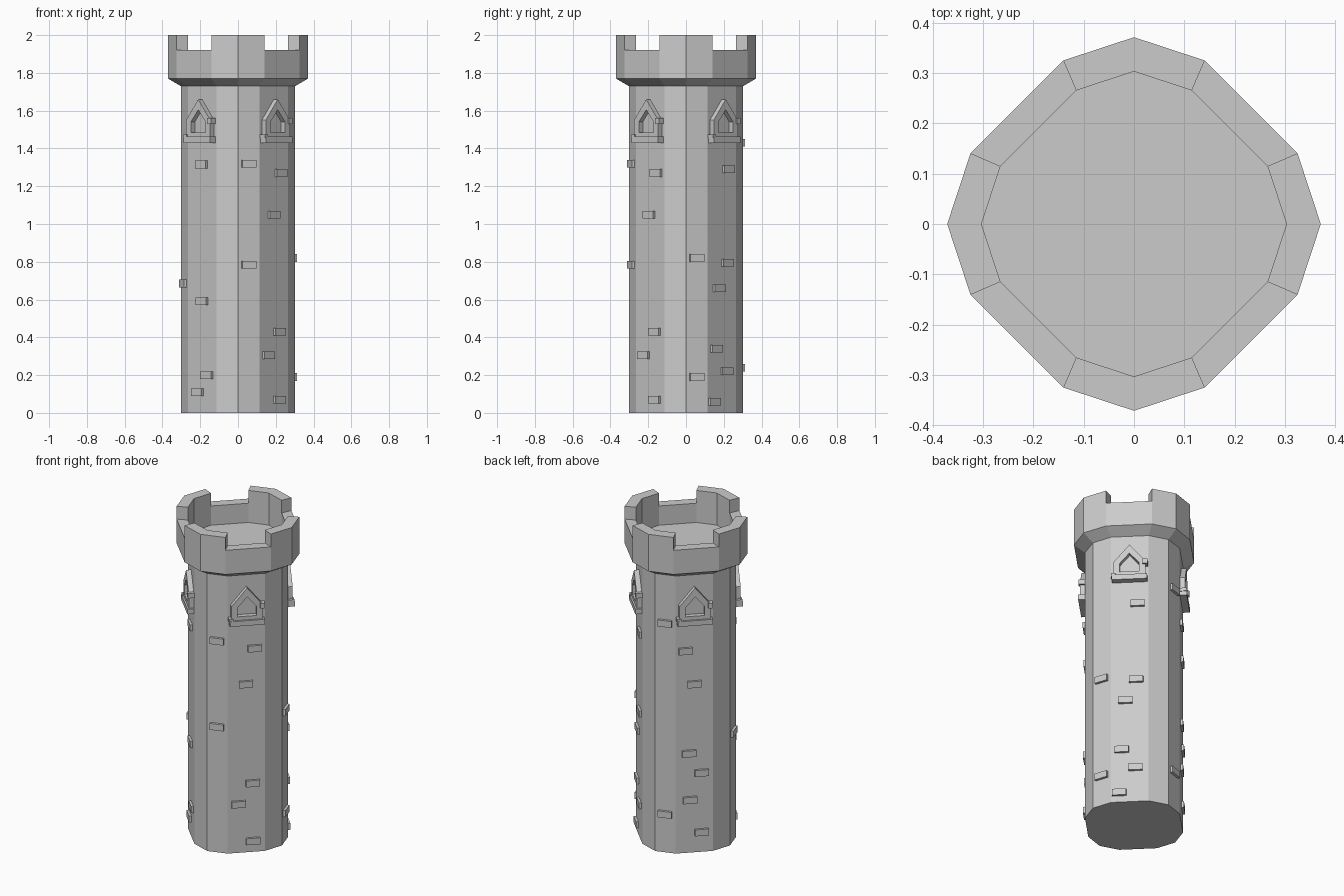
import bpy, bmesh, math
from mathutils import Matrix

if "Cube" in bpy.data.objects:
    bpy.data.objects.remove(bpy.data.objects["Cube"])

# Twelve-sided plan shared by shaft and parapet (uneven sides)
R_AXIS, R_CORNER, TILT = 0.303, 0.289, 23.4
PLAN = []
for q in range(4):
    for off, r in ((0, R_AXIS), (TILT, R_CORNER), (90 - TILT, R_CORNER)):
        a = math.radians(90 * q + off)
        PLAN.append((r * math.cos(a), r * math.sin(a)))


def finish(name, bm):
    bmesh.ops.recalc_face_normals(bm, faces=bm.faces[:])
    me = bpy.data.meshes.new(name)
    bm.to_mesh(me)
    bm.free()
    ob = bpy.data.objects.new(name, me)
    bpy.context.collection.objects.link(ob)
    return ob


def on_wall(angle):
    """Local frame: x along the wall, y outward from the axis, z up."""
    a = math.radians(angle)
    m = Matrix.Identity(4)
    m.col[0][:3] = (-math.sin(a), math.cos(a), 0)
    m.col[1][:3] = (math.cos(a), math.sin(a), 0)
    return m


def add_box(bm, m, u, d, z):
    """Box from (min, max) ranges in a wall frame."""
    size = [b - a for a, b in (u, d, z)]
    mid = [(a + b) / 2 for a, b in (u, d, z)]
    bmesh.ops.create_cube(bm, size=1, matrix=m @ Matrix.Translation(mid) @ Matrix.Diagonal((*size, 1)))


# Shaft, flared parapet and sunken roof floor
bm = bmesh.new()
FLARE = 0.371 / R_AXIS
profile = [(1, 0), (1, 1.73), (FLARE, 1.77), (FLARE, 1.92), (1, 1.92), (1, 1.80)]
rings = [[bm.verts.new((x * s, y * s, z)) for x, y in PLAN] for s, z in profile]
merlon_faces = []
for k, (lo, hi) in enumerate(zip(rings, rings[1:])):
    for i in range(12):
        j = (i + 1) % 12
        f = bm.faces.new((lo[i], lo[j], hi[j], hi[i]))
        if k == 3 and i % 3 != 1:
            merlon_faces.append(f)
bm.faces.new(rings[0][::-1])
bm.faces.new(rings[-1])
# Merlons over the four axis directions
ext = bmesh.ops.extrude_face_region(bm, geom=merlon_faces)
bmesh.ops.translate(bm, vec=(0, 0, 0.08), verts=[g for g in ext["geom"] if isinstance(g, bmesh.types.BMVert)])
finish("tower_body", bm)

# Windows on the four diagonal walls: gabled frame, sill, loose stones
WALL = 0.268
outer = [(-0.09, 1.455), (0.09, 1.455), (0.09, 1.55), (0, 1.66), (-0.09, 1.55)]
inner = [(-0.055, 1.485), (0.055, 1.485), (0.055, 1.54), (0, 1.605), (-0.055, 1.54)]
for n in range(4):
    m = on_wall(45 + 90 * n)
    bm = bmesh.new()
    loops = [[bm.verts.new((u, d, z)) for u, z in pts]
             for pts, d in ((outer, WALL - 0.01), (outer, 0.298), (inner, 0.298), (inner, WALL - 0.01))]
    for a, b in zip(loops, loops[1:] + loops[:1]):
        for i in range(5):
            j = (i + 1) % 5
            bm.faces.new((a[i], a[j], b[j], b[i]))
    bm.transform(m)
    add_box(bm, m, (-0.1, 0.1), (WALL - 0.01, 0.308), (1.43, 1.462))
    add_box(bm, m, (0.075, 0.102), (WALL - 0.005, 0.306), (1.53, 1.56))
    add_box(bm, m, (-0.105, -0.08), (WALL - 0.005, 0.306), (1.455, 1.475))
    finish(f"window_{n + 1}", bm)

# Raised stones: (offset along wall, height) per diagonal wall
diagonal = {
    -45: [(0.048, 1.27), (-0.003, 1.05), (0.037, 0.43), (-0.045, 0.305), (0.038, 0.07)],
    45: [(0.044, 1.29), (0.036, 0.795), (-0.025, 0.66), (-0.046, 0.34), (0.032, 0.22), (-0.06, 0.06)],
    135: [(-0.05, 1.26), (0, 1.05), (-0.03, 0.62), (0.042, 0.495), (-0.025, 0.33), (0.042, 0.125)],
    225: [(0, 1.315), (0.005, 0.59), (0.04, 0.20), (-0.03, 0.11)],
}
# Heights of stones on the narrow walls
narrow = {-90: [1.32, 0.785], 0: [0.82, 0.19], 90: [1.43, 0.24], 180: [0.685]}
bm = bmesh.new()


def add_stone(angle, wall, u, z):
    add_box(bm, on_wall(angle), (u - 0.04, u + 0.04), (wall - 0.01, wall + 0.015), (z - 0.02, z + 0.02))


for angle, stones in diagonal.items():
    for u, z in stones:
        add_stone(angle, WALL, u, z)
for angle, heights in narrow.items():
    for z in heights:
        add_stone(angle + 18.3, 0.288, -0.036, z)
finish("raised_stones", bm)
